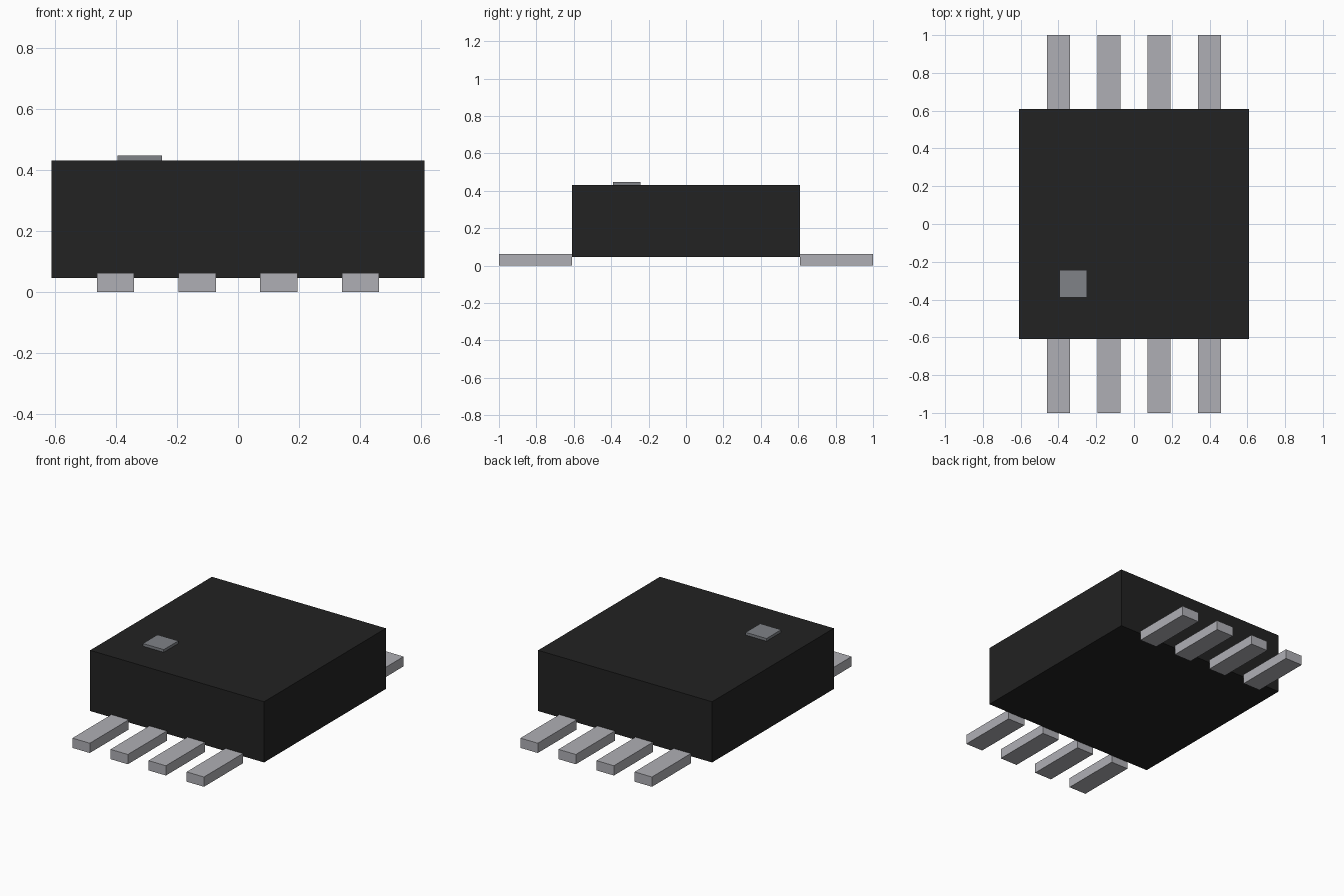
import bpy
import bmesh
from mathutils import Matrix, Vector

cube = bpy.data.objects.get("Cube")
if cube:
    bpy.data.objects.remove(cube, do_unlink=True)


def material(name, color):
    mat = bpy.data.materials.new(name)
    mat.use_nodes = True
    mat.diffuse_color = (*color, 1)
    mat.node_tree.nodes["Principled BSDF"].inputs["Base Color"].default_value = (*color, 1)
    return mat


def box(name, low, high, mat):
    """Flat-faced box between two opposite corners."""
    low, high = Vector(low), Vector(high)
    bm = bmesh.new()
    bmesh.ops.create_cube(bm, size=1, matrix=Matrix.Diagonal((*(high - low), 1)))
    mesh = bpy.data.meshes.new(name)
    bm.to_mesh(mesh)
    bm.free()
    mesh.materials.append(mat)
    obj = bpy.data.objects.new(name, mesh)
    obj.location = (low + high) / 2
    bpy.context.collection.objects.link(obj)
    return obj


black = material("black_plastic", (0.016, 0.016, 0.016))
silver = material("silver_metal", (0.43, 0.43, 0.46))
grey = material("grey_marker", (0.215, 0.225, 0.245))

HALF = 0.61        # half width of the package
PIN_HALF = 0.061   # half width of a pin
PITCH = 0.267      # distance between pins

# Package body
box("chip_body", (-HALF, -HALF, 0.045), (HALF, HALF, 0.43), black)

# Square marker beside the first pin
box("pin_one_marker", (-0.394, -0.39, 0.43), (-0.248, -0.244, 0.447), grey)

# Four flat pins along the front and the back
for side, sign in (("front", -1), ("back", 1)):
    for i in range(4):
        x = (i - 1.5) * PITCH
        y0, y1 = sorted((sign * HALF, sign))
        box(f"{side}_pin_{i + 1}", (x - PIN_HALF, y0, 0), (x + PIN_HALF, y1, 0.062), silver)
